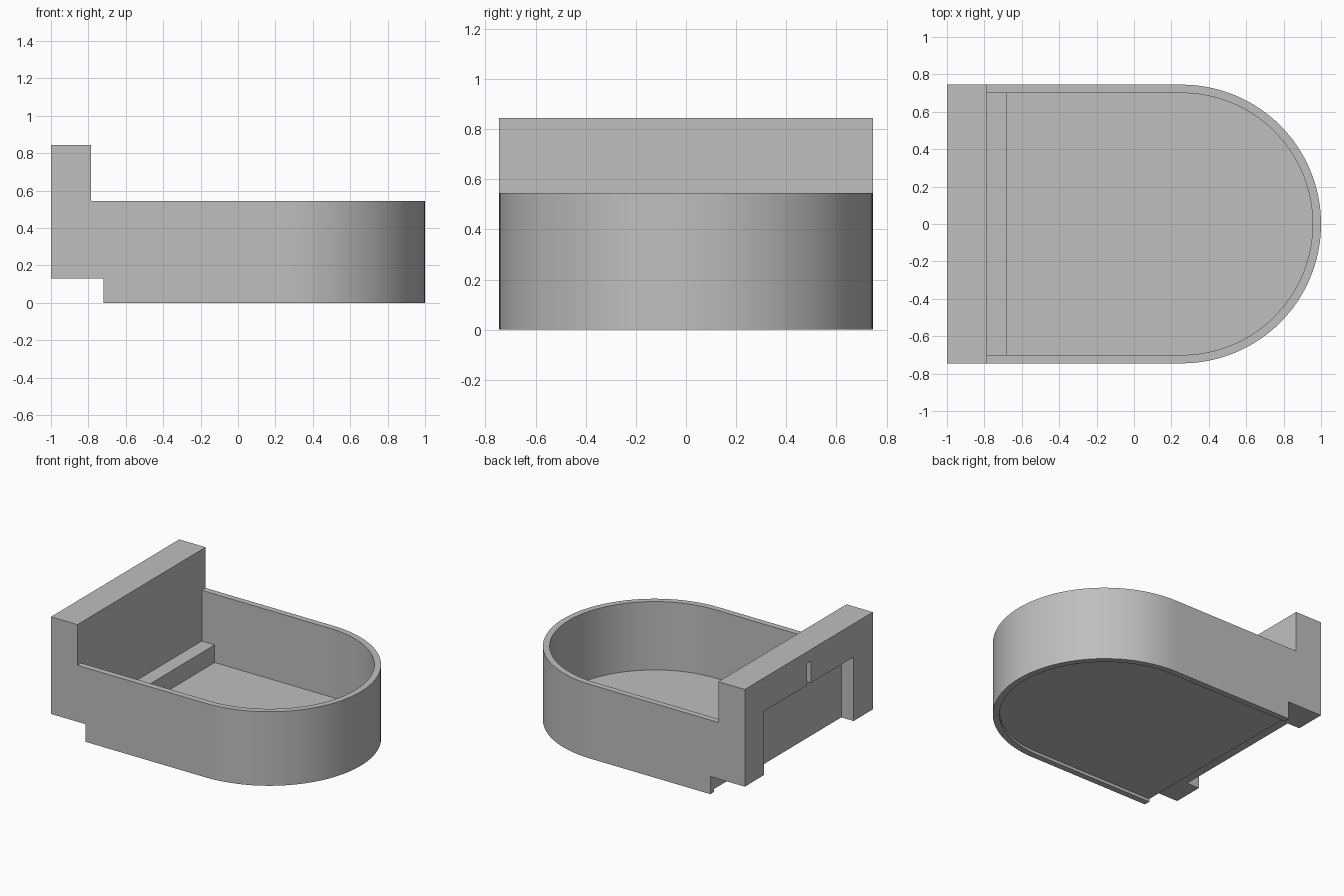
import bpy, bmesh, math

old = bpy.data.objects.get("Cube")
if old:
    bpy.data.objects.remove(old, do_unlink=True)

grey = bpy.data.materials.new("plain_grey")
grey.use_nodes = True
colour = (0.52, 0.52, 0.52, 1)
grey.diffuse_color = colour
grey.node_tree.nodes["Principled BSDF"].inputs["Base Color"].default_value = colour


def prism(name, outline, z0, z1):
    """Extrude a counter-clockwise outline from z0 up to z1."""
    bm = bmesh.new()
    base = bm.faces.new([bm.verts.new((x, y, z0)) for x, y in outline])
    top = bmesh.ops.extrude_face_region(bm, geom=[base])["geom"]
    bmesh.ops.translate(bm, vec=(0, 0, z1 - z0),
                        verts=[v for v in top if isinstance(v, bmesh.types.BMVert)])
    bmesh.ops.recalc_face_normals(bm, faces=bm.faces)
    mesh = bpy.data.meshes.new(name)
    bm.to_mesh(mesh)
    bm.free()
    mesh.materials.append(grey)
    obj = bpy.data.objects.new(name, mesh)
    bpy.context.collection.objects.link(obj)
    return obj


def round_ended(name, x0, radius, z0, z1, steps=64):
    """Prism with a square end at x0 and a half-round end on +x."""
    centre = 0.255
    pts = [(x0, radius), (x0, -radius)]
    for i in range(steps + 1):
        a = math.pi * (i / steps - 0.5)
        pts.append((centre + radius * math.cos(a), radius * math.sin(a)))
    return prism(name, pts, z0, z1)


def box(name, x0, x1, half_y, z0, z1):
    return prism(name, [(x0, -half_y), (x1, -half_y), (x1, half_y), (x0, half_y)], z0, z1)


def combine(target, tool, operation="DIFFERENCE"):
    mod = target.modifiers.new(tool.name, "BOOLEAN")
    mod.operation = operation
    mod.solver = "EXACT"
    mod.object = tool
    bpy.ops.object.select_all(action="DESELECT")
    bpy.context.view_layer.objects.active = target
    target.select_set(True)
    bpy.ops.object.modifier_apply(modifier=mod.name)
    bpy.data.objects.remove(tool, do_unlink=True)


OUTER, INNER = 0.745, 0.70

# Round-ended tray with a tall end block
tray = round_ended("tray_body", -1, OUTER, 0, 0.845)
combine(tray, box("rim_cut", -0.785, 1.5, 1, 0.545, 1.2))

# Hollow and the raised step beside the end block
combine(tray, round_ended("hollow", -0.785, INNER, 0.042, 1.0))
combine(tray, box("inner_step", -0.83, -0.68, 0.72, 0.03, 0.172), "UNION")

# Underside: raised end and shallow recess with a lip
combine(tray, box("end_undercut", -1.2, -0.72, 1, -0.2, 0.13))
combine(tray, round_ended("base_recess", -0.9, INNER, -0.2, 0.022))

# Notch and narrow slot in the outer face of the end block
combine(tray, box("end_notch", -1.2, -0.9, 0.52, -0.1, 0.60))
combine(tray, box("end_slot", -1.2, -0.9, 0.023, 0.5, 0.76))

bpy.ops.object.shade_smooth_by_angle(angle=math.radians(30))
